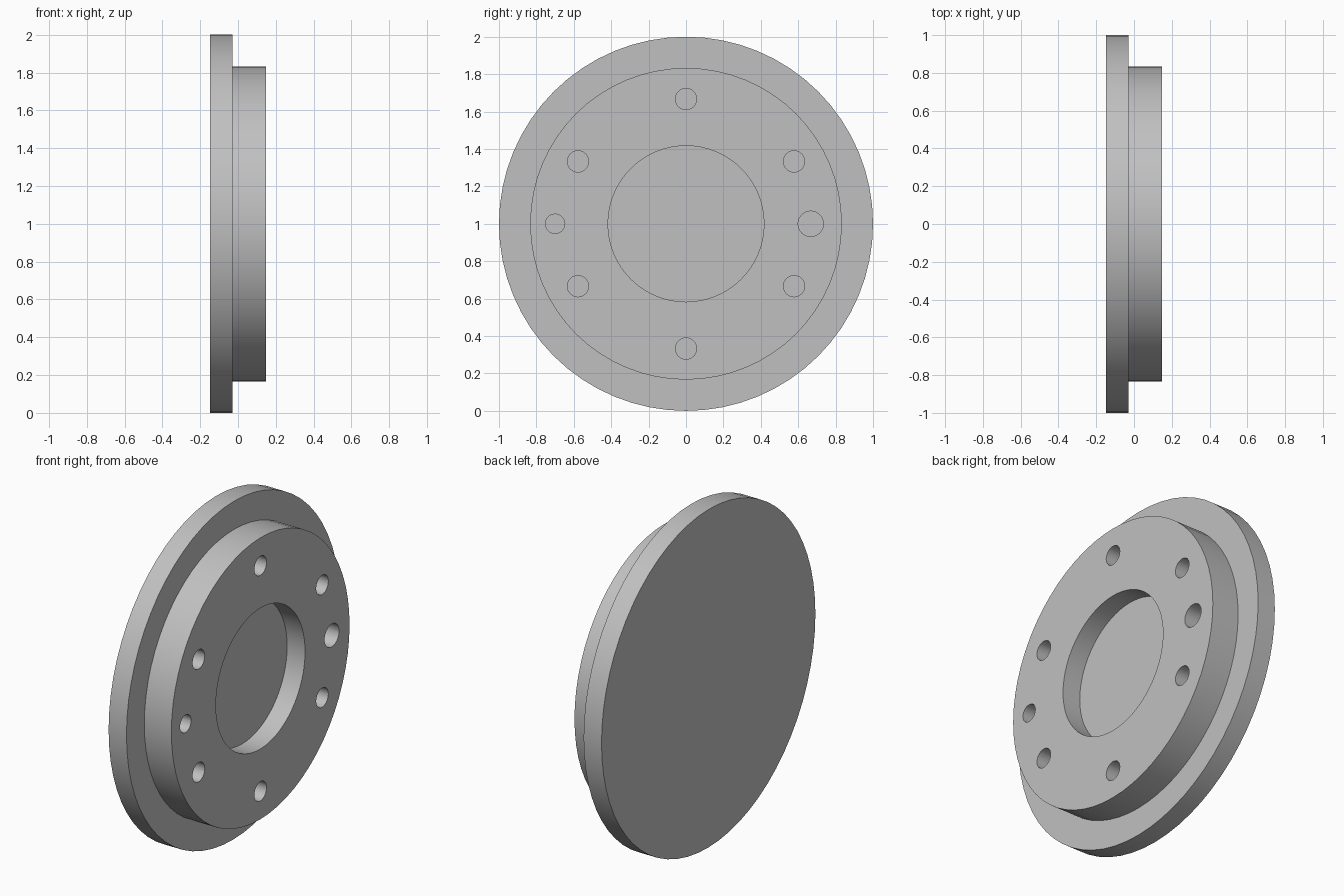
import bpy
import bmesh
from math import pi, sin, cos, radians
from mathutils import Matrix, Vector

cube = bpy.data.objects.get("Cube")
if cube:
    bpy.data.objects.remove(cube, do_unlink=True)

BACK, STEP, FACE = -0.147, -0.03, 0.147
DEPTH = 0.117          # depth of the recess and of the bolt holes
CENTRE = Vector((0, 0, 1))

# Single grey metal
grey = bpy.data.materials.new("plain grey")
grey.use_nodes = True
colour = (0.53, 0.53, 0.53, 1)
grey.diffuse_color = colour
grey.node_tree.nodes["Principled BSDF"].inputs["Base Color"].default_value = colour


def make_object(name, bm):
    bmesh.ops.recalc_face_normals(bm, faces=bm.faces)
    mesh = bpy.data.meshes.new(name)
    bm.to_mesh(mesh)
    bm.free()
    mesh.materials.append(grey)
    obj = bpy.data.objects.new(name, mesh)
    bpy.context.collection.objects.link(obj)
    return obj


# Stepped disc: rim, shoulder, raised hub and central recess, turned about x
profile = [(BACK, 1), (STEP, 1), (STEP, 0.833), (FACE, 0.833),
           (FACE, 0.417), (FACE - DEPTH, 0.417)]
bm = bmesh.new()
points = [bm.verts.new((x, 0, 1 + r)) for x, r in profile]
edges = [bm.edges.new(pair) for pair in zip(points, points[1:])]
bmesh.ops.spin(bm, geom=points + edges, cent=CENTRE, axis=(1, 0, 0),
               angle=2 * pi, steps=64, use_merge=True)
bmesh.ops.remove_doubles(bm, verts=bm.verts, dist=0.0001)
# Close the back and the recess floor
bmesh.ops.holes_fill(bm, edges=[e for e in bm.edges if e.is_boundary], sides=0)
flange = make_object("stepped_flange", bm)

# Ring of blind bolt holes: (angle, ring radius, hole radius)
holes = [(a, 0.667, 0.057) for a in (30, 90, 150, 210, 270, 330)]
holes += [(0, 0.667, 0.068), (180, 0.7, 0.052)]
bm = bmesh.new()
for angle, ring, radius in holes:
    a = radians(angle)
    place = Matrix.Translation((FACE, ring * cos(a), 1 + ring * sin(a)))
    bmesh.ops.create_cone(bm, cap_ends=True, segments=24, radius1=radius,
                          radius2=radius, depth=2 * DEPTH,
                          matrix=place @ Matrix.Rotation(pi / 2, 4, 'Y'))
cutter = make_object("bolt_hole_cutter", bm)
cutter.hide_render = True

cut = flange.modifiers.new("bolt holes", 'BOOLEAN')
cut.operation = 'DIFFERENCE'
cut.solver = 'EXACT'
cut.object = cutter

bpy.ops.object.select_all(action='DESELECT')
flange.select_set(True)
bpy.context.view_layer.objects.active = flange
bpy.ops.object.modifier_apply(modifier=cut.name)
bpy.data.objects.remove(cutter, do_unlink=True)
bpy.ops.object.shade_smooth_by_angle(angle=radians(30))
